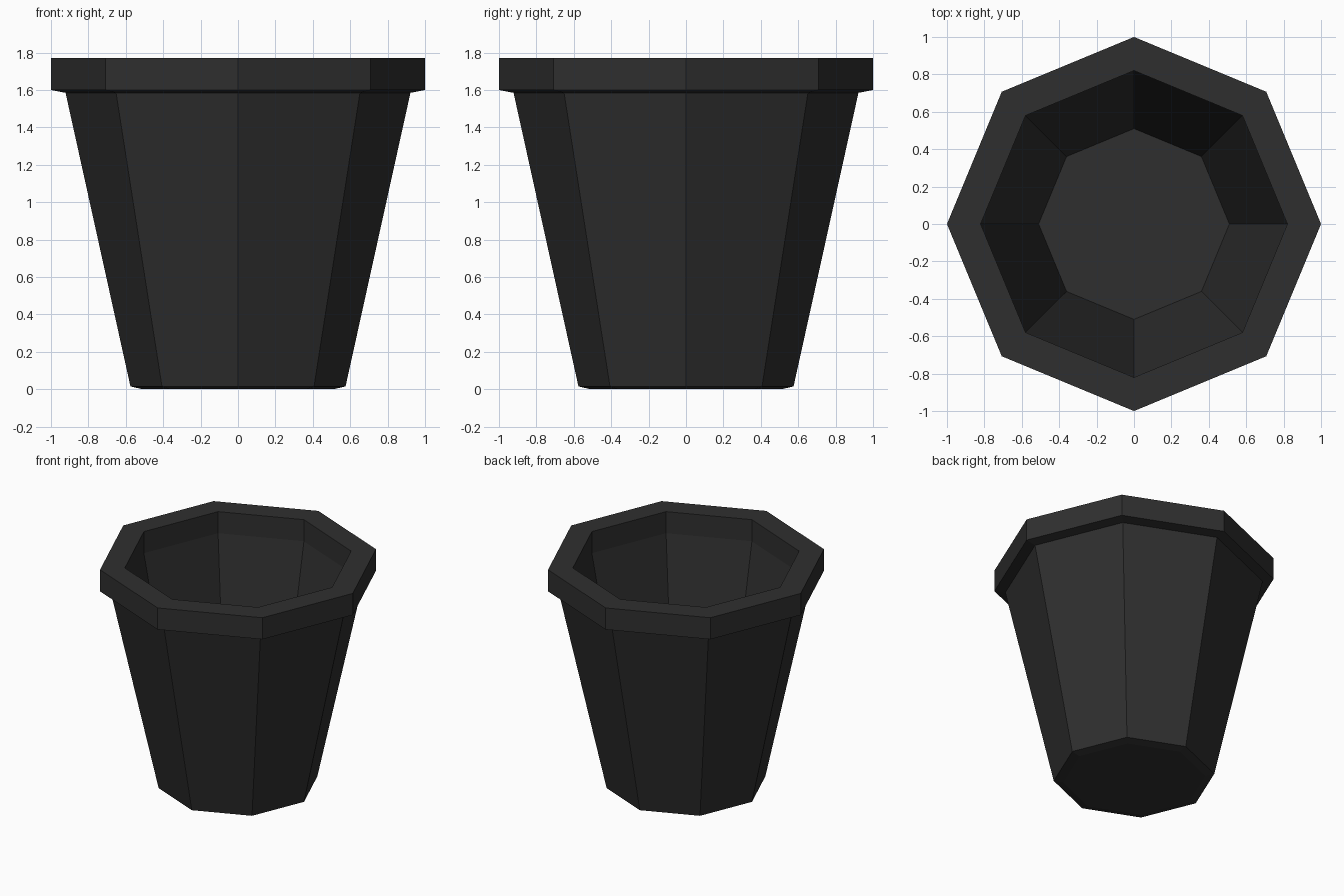
import bpy
import bmesh
import math

SIDES = 8

if "Cube" in bpy.data.objects:
    bpy.data.objects.remove(bpy.data.objects["Cube"], do_unlink=True)


def make_material(name, color):
    mat = bpy.data.materials.new(name)
    mat.use_nodes = True
    mat.diffuse_color = color
    mat.node_tree.nodes["Principled BSDF"].inputs["Base Color"].default_value = color
    return mat


def lathe(name, profile, mat):
    """Sweep (radius, height) points round z and cap both ends."""
    bm = bmesh.new()
    rings = []
    for radius, z in profile:
        angles = [math.tau * i / SIDES for i in range(SIDES)]
        rings.append([bm.verts.new((radius * math.cos(a), radius * math.sin(a), z))
                      for a in angles])
    for low, high in zip(rings, rings[1:]):
        for i in range(SIDES):
            j = (i + 1) % SIDES
            bm.faces.new((low[i], low[j], high[j], high[i]))
    bm.faces.new(rings[0][::-1])
    bm.faces.new(rings[-1])
    bmesh.ops.recalc_face_normals(bm, faces=bm.faces)
    mesh = bpy.data.meshes.new(name)
    bm.to_mesh(mesh)
    bm.free()
    mesh.materials.append(mat)
    obj = bpy.data.objects.new(name, mesh)
    bpy.context.collection.objects.link(obj)
    return obj


charcoal = make_material("charcoal", (0.028, 0.028, 0.028, 1))

# Plant pot: base, outer wall, overhanging rim, inner lip, inner wall, floor
lathe("plant_pot", [
    (0.51, 0.0), (0.575, 0.015),
    (0.922, 1.585), (1.0, 1.6),
    (1.0, 1.77), (0.82, 1.77),
    (0.82, 1.6), (0.51, 0.02),
], charcoal)
